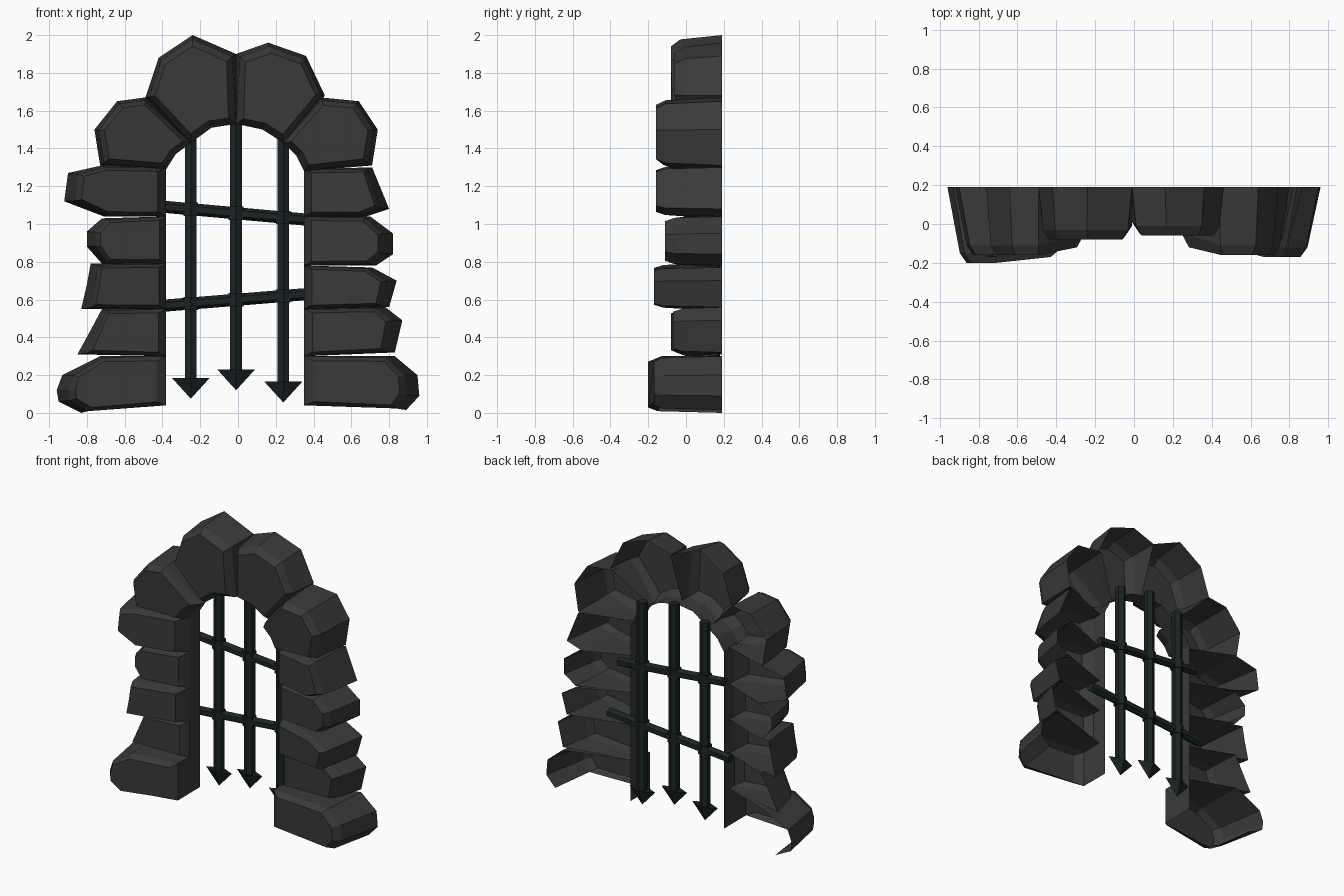
import bpy, bmesh
from mathutils import Vector

if "Cube" in bpy.data.objects:
    bpy.data.objects.remove(bpy.data.objects["Cube"])

BACK = 0.19      # depth where the outer outline ends
INNER = 0.12     # depth where the doorway lining ends
BAR_Y = 0.145


def material(name, rgb):
    m = bpy.data.materials.new(name)
    m.diffuse_color = (*rgb, 1)
    m.use_nodes = True
    m.node_tree.nodes["Principled BSDF"].inputs["Base Color"].default_value = m.diffuse_color
    return m


STONE = material("dark_stone", (0.042, 0.042, 0.042))
IRON = material("dark_iron", (0.011, 0.018, 0.018))


def finish(name, bm, mat):
    bmesh.ops.recalc_face_normals(bm, faces=bm.faces)
    me = bpy.data.meshes.new(name)
    bm.to_mesh(me)
    bm.free()
    me.materials.append(mat)
    ob = bpy.data.objects.new(name, me)
    bpy.context.collection.objects.link(ob)
    return ob


def stone(name, front, pts, k=2, taper=(0.09, 0.08), slope=(0.04, 0.07), open_bottom=False):
    """Open-backed stone shell; the first k outline points face the doorway.
    slope = how far the face and the lining edge fall back on the doorway side."""
    n = len(pts)
    cx = (min(p[0] for p in pts) + max(p[0] for p in pts)) / 2
    cz = (min(p[1] for p in pts) + max(p[1] for p in pts)) / 2
    bm = bmesh.new()

    def ring(y_in, y_out, t_in, tx, tz):
        vs = []
        for i, (x, z) in enumerate(pts):
            ax, az, y = (t_in, t_in, y_in) if i < k else (tx, tz, y_out)
            vs.append(bm.verts.new((x + (cx - x) * ax, y, z + (cz - z) * az)))
        return vs

    tx, tz = taper
    back = ring(INNER, BACK, 0, 0, 0)
    mid = ring(front + 0.05 + slope[1], front + 0.05, 0, tx, tz)
    face = ring(front + slope[0], front, 0.17, tx + 0.12, tz + 0.13)
    for i in range(n):
        j = (i + 1) % n
        bm.faces.new((mid[i], mid[j], face[j], face[i]))
        if open_bottom and j == 0:
            continue
        if i == k - 1 or j == 0:      # joints start part way along the lining
            a, b = (i, j) if i == k - 1 else (j, i)
            inner = bm.verts.new((pts[a][0], 0.06, pts[a][1]))
            bm.faces.new((mid[a], inner, back[b], mid[b]))
        else:
            bm.faces.new((back[i], back[j], mid[j], mid[i]))
    bm.faces.new(face)
    finish(name, bm, STONE)


# Jamb stones: (front depth, inner bottom z, inner top z, outer outline from top to bottom)
left = [
    (-0.20, 0.04, 0.30, [(-.73, .30), (-.93, .20), (-.96, .12), (-.95, .06), (-.83, 0)]),
    (-0.08, 0.30, 0.55, [(-.72, .55), (-.79, .42), (-.85, .31)]),
    (-0.17, 0.55, 0.79, [(-.78, .79), (-.80, .68), (-.83, .55)]),
    (-0.11, 0.79, 1.04, [(-.72, 1.03), (-.80, .96), (-.80, .88), (-.72, .79)]),
    (-0.16, 1.04, 1.30, [(-.72, 1.31), (-.90, 1.27), (-.92, 1.12), (-.71, 1.04)]),
]
right = [
    (-0.17, 0.04, 0.30, [(.83, .30), (.95, .20), (.96, .09), (.89, .015)]),
    (-0.07, 0.30, 0.55, [(.78, .56), (.87, .49), (.83, .32)]),
    (-0.17, 0.55, 0.78, [(.71, .77), (.84, .70), (.80, .56)]),
    (-0.11, 0.78, 1.04, [(.70, 1.04), (.82, .95), (.82, .84), (.73, .78)]),
    (-0.16, 1.04, 1.29, [(.71, 1.30), (.80, 1.08), (.68, 1.04)]),
]
for side, x, rows in (("left", -0.38, left), ("right", 0.35, right)):
    for i, (y, z0, z1, outer) in enumerate(rows):
        fall = (0.03, 0.02) if i == 0 else ((-0.03 - y) * 0.5, -0.05 - y)
        stone(f"{side}_jamb_stone_{i + 1}", y, [(x, z0), (x, z1)] + outer, 2,
              (0.22, 0.06), fall, i == 0)

# Arch stones
stone("left_arch_stone", -0.16,
      [(-.38, 1.29), (-.33, 1.37), (-.25, 1.43), (-.49, 1.67), (-.64, 1.65), (-.76, 1.50), (-.73, 1.31)], 3)
stone("left_crown_stone", -0.08,
      [(-.25, 1.43), (-.14, 1.51), (-.01, 1.53), (-.01, 1.90), (-.24, 2.0), (-.42, 1.88), (-.49, 1.67)], 3,
      slope=(0.01, 0.02))
stone("right_crown_stone", -0.06,
      [(.24, 1.43), (.13, 1.50), (-.01, 1.53), (-.01, 1.90), (.16, 1.96), (.36, 1.89), (.46, 1.68)], 3,
      slope=(0.01, 0.02))
stone("right_arch_stone", -0.16,
      [(.35, 1.28), (.31, 1.36), (.24, 1.43), (.44, 1.67), (.64, 1.65), (.74, 1.50), (.71, 1.31)], 3)


def rod(name, a, b, r1, r2, sides=6, flat=1.0):
    a, b = Vector(a), Vector(b)
    bm = bmesh.new()
    bmesh.ops.create_cone(bm, cap_ends=True, segments=sides, radius1=r1, radius2=r2, depth=(b - a).length)
    ob = finish(name, bm, IRON)
    ob.location = (a + b) / 2
    ob.rotation_euler = (b - a).to_track_quat('Z', 'Y').to_euler()
    ob.scale = (1, flat, 1)
    return ob


# Portcullis: upright bars with arrow tips, two slanted cross bars, collars at crossings
cross = [((-.40, 1.092), (.42, 1.018)), ((-.45, .563), (.50, .640))]
for i, (p, q) in enumerate(cross):
    rod(f"cross_bar_{i + 1}", (p[0], BAR_Y, p[1]), (q[0], BAR_Y, q[1]), 0.032, 0.032)

for i, (x, tip, top) in enumerate([(-.25, .075, 1.48), (-.01, .12, 1.545), (.24, .055, 1.49)]):
    rod(f"upright_bar_{i + 1}", (x, BAR_Y, tip + .10), (x, BAR_Y, top), 0.036, 0.036)
    rod(f"arrow_tip_{i + 1}", (x, BAR_Y, tip + .11), (x, BAR_Y, tip), 0.10, 0.0, 4, 0.45)
    for j, (p, q) in enumerate(cross):
        z = p[1] + (q[1] - p[1]) * (x - p[0]) / (q[0] - p[0])
        rod(f"collar_{i + 1}_{j + 1}", (x, BAR_Y, z - .035), (x, BAR_Y, z + .035), 0.045, 0.045)
